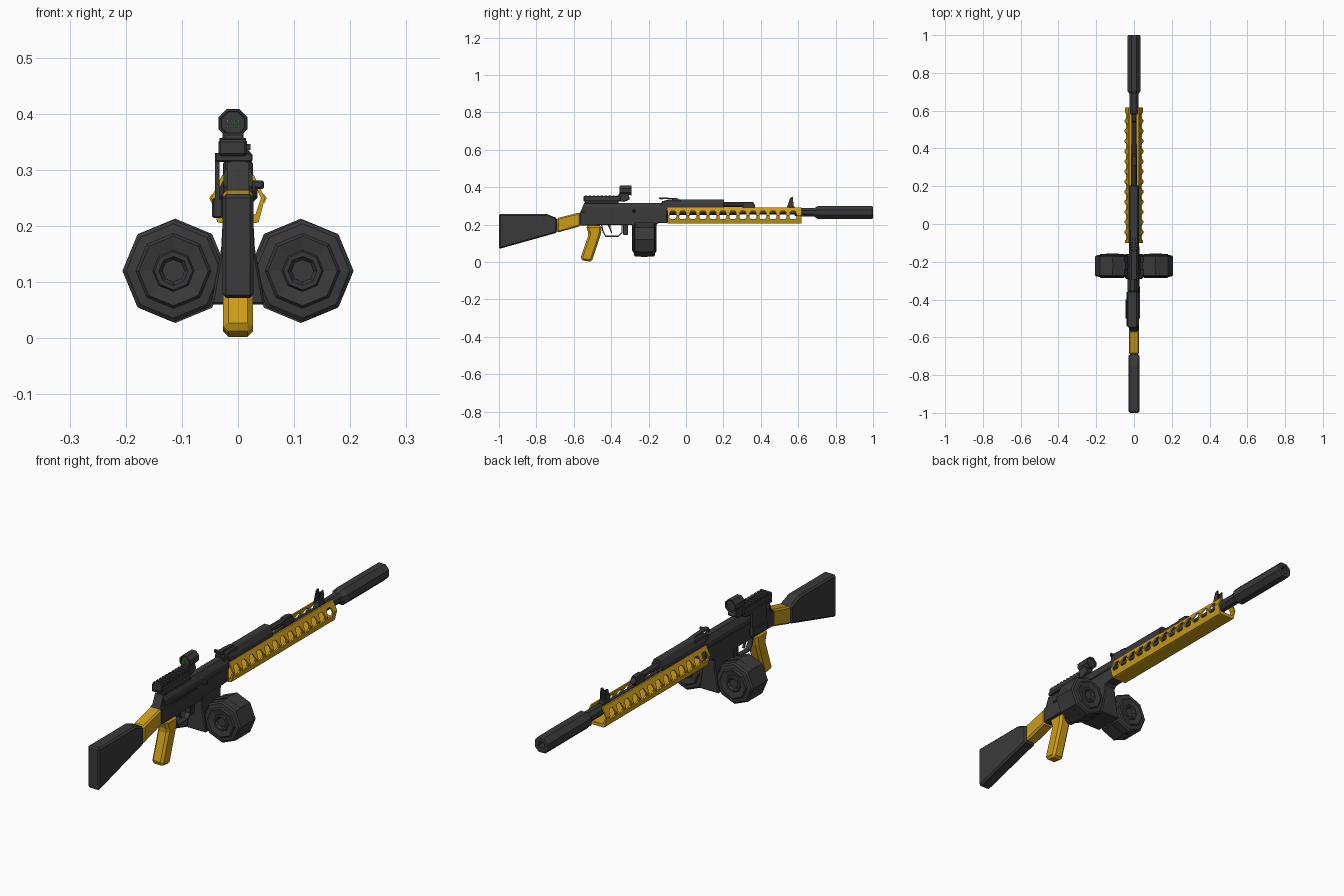
import bpy, bmesh, math

if "Cube" in bpy.data.objects:
    bpy.data.objects.remove(bpy.data.objects["Cube"])


def material(name, rgb):
    m = bpy.data.materials.new(name)
    m.diffuse_color = (*rgb, 1)
    m.use_nodes = True
    m.node_tree.nodes["Principled BSDF"].inputs["Base Color"].default_value = m.diffuse_color
    return m


DARK = material("dark_grey", (0.042, 0.042, 0.043))
GOLD = material("gold", (0.62, 0.34, 0.008))
GREEN = material("green", (0.03, 0.7, 0.03))


def finish(name, bm, mat, bevel=0):
    bmesh.ops.recalc_face_normals(bm, faces=bm.faces)
    me = bpy.data.meshes.new(name)
    bm.to_mesh(me)
    bm.free()
    me.materials.append(mat)
    ob = bpy.data.objects.new(name, me)
    bpy.context.collection.objects.link(ob)
    if bevel:
        b = ob.modifiers.new("bevel", 'BEVEL')
        b.width, b.segments, b.limit_method = bevel, 1, 'ANGLE'
    return ob


def add_prism(bm, pts, axis, a, b):
    """Extrude a (y,z) profile along X or an (x,z) profile along Y."""
    def place(p, t):
        return (t, p[0], p[1]) if axis == 'X' else (p[0], t, p[1])
    lo = [bm.verts.new(place(p, a)) for p in pts]
    hi = [bm.verts.new(place(p, b)) for p in pts]
    bm.faces.new(lo)
    bm.faces.new(hi[::-1])
    n = len(pts)
    for i in range(n):
        j = (i + 1) % n
        bm.faces.new((lo[i], lo[j], hi[j], hi[i]))


def prism(name, pts, axis, a, b, mat, bevel=0):
    bm = bmesh.new()
    add_prism(bm, pts, axis, a, b)
    return finish(name, bm, mat, bevel)


def box(name, x, y, z, mat, bevel=0):
    return prism(name, [(y[0], z[0]), (y[1], z[0]), (y[1], z[1]), (y[0], z[1])],
                 'X', x[0], x[1], mat, bevel)


def lathe(name, rings, cx, cz, mat, sides=8, turn=0.5):
    """Rings of (y, radius) around an axis along Y, capped at both ends."""
    bm = bmesh.new()
    loops = []
    for y, r in rings:
        angs = [2 * math.pi * (i + turn) / sides for i in range(sides)]
        loops.append([bm.verts.new((cx + r * math.cos(t), y, cz + r * math.sin(t))) for t in angs])
    for p, q in zip(loops, loops[1:]):
        for i in range(sides):
            j = (i + 1) % sides
            bm.faces.new((p[i], p[j], q[j], q[i]))
    bm.faces.new(loops[0])
    bm.faces.new(loops[-1][::-1])
    return finish(name, bm, mat)


# stock, neck and grip
prism("stock", [(-1, .07), (-1, .257), (-.745, .257), (-.69, .235), (-.69, .157)],
      'X', -.028, .028, DARK, .007)
prism("stock_neck", [(-.69, .157), (-.69, .235), (-.565, .266), (-.565, .192)],
      'X', -.027, .027, GOLD, .007)
prism("pistol_grip", [(-.535, .195), (-.52, .15), (-.565, .018), (-.55, .008), (-.505, .001),
                      (-.455, .15), (-.45, .195)], 'X', -.027, .027, GOLD, .01)

# receiver
prism("receiver_body", [(-.568, .195), (-.568, .265), (-.54, .272), (-.1, .275), (-.1, .21),
                        (-.15, .208), (-.16, .197), (-.45, .197)], 'X', -.027, .027, DARK, .003)
prism("receiver_cover", [(-.026, .262), (.026, .262), (.026, .292), (.013, .316),
                         (-.013, .316), (-.026, .292)], 'Y', -.545, -.1, DARK)
prism("receiver_rear", [(-.568, .26), (-.545, .314), (-.54, .314), (-.54, .26)],
      'X', -.02, .02, DARK)
box("receiver_side_rib", (.026, .03), (-.45, -.12), (.266, .272), DARK)
box("charging_handle", (.02, .046), (-.285, -.27), (.266, .281), DARK, .003)
box("selector_lever", (.026, .032), (-.5, -.33), (.262, .268), DARK)

# trigger group
prism("trigger_guard", [(-.455, .2), (-.445, .158), (-.43, .135), (-.36, .135), (-.34, .155),
                        (-.34, .2), (-.346, .2), (-.346, .158), (-.362, .141), (-.427, .141),
                        (-.439, .16), (-.449, .2)], 'X', -.011, .011, DARK)
prism("trigger", [(-.42, .2), (-.408, .175), (-.4, .155), (-.395, .157), (-.402, .178), (-.405, .2)],
      'X', -.005, .005, DARK)
box("magazine_catch", (-.012, .012), (-.337, -.31), (.145, .2), DARK, .003)

# twin drum magazine
prism("magazine_tower", [(-.027, .215), (.027, .215), (.03, .16), (.048, .06), (-.048, .06),
                         (-.03, .16)], 'Y', -.29, -.158, DARK, .004)
half = [(-.279, .02), (-.287, .026), (-.287, .034), (-.281, .037), (-.286, .062), (-.28, .067),
        (-.278, .084), (-.272, .091)]
drum = half + [(-.444 - y, r) for y, r in half[::-1]]
for side, sx in (("left", -1), ("right", 1)):
    lathe("drum_" + side, drum, sx * .115, .12, DARK, 8, 0)
    lathe("drum_band_" + side, [(-.24, .088), (-.24, .093), (-.205, .093), (-.205, .088)],
          sx * .112, .12, DARK, 8, 0)

# side mount, rail and reflex sight
box("mount_foot", (-.046, -.026), (-.5, -.4), (.214, .25), DARK, .003)
box("mount_arm", (-.041, -.033), (-.5, -.4), (.24, .33), DARK)
box("mount_shelf", (-.041, .026), (-.54, -.36), (.314, .33), DARK, .003)
box("sight_rail", (-.035, .016), (-.548, -.35), (.325, .354), DARK, .004)
for i in range(9):
    y = -.54 + i * .021
    box("rail_tooth_%d" % i, (-.033, .014), (y, y + .012), (.352, .357), DARK)
prism("sight_pedestal", [(-.365, .325), (-.36, .365), (-.31, .37), (-.3, .335), (-.33, .322)],
      'X', -.028, .01, DARK, .003)
lathe("reflex_sight", [(-.35, .022), (-.356, .023), (-.356, .027), (-.292, .028), (-.292, .023),
                       (-.298, .022)], -.009, .383, DARK)
for row, count in enumerate((4, 5, 4)):
    for i in range(count):
        x = -.009 + (i - (count - 1) / 2) * .0065
        z = .377 + row * .005
        box("reticle_dot", (x - .0015, x + .0015), (-.353, -.3495), (z - .0015, z + .0015), GREEN)

# rear sight and gas system
prism("rear_sight_block", [(-.13, .29), (-.13, .325), (-.09, .335), (-.03, .33), (-.03, .29)],
      'X', -.022, .022, DARK, .003)
prism("rear_sight_leaf", [(-.145, .338), (-.145, .346), (-.05, .342), (-.03, .332), (-.05, .335)],
      'X', -.009, .009, DARK)
box("rear_sight_slider", (-.022, .022), (-.135, -.125), (.335, .346), DARK)
prism("gas_cover", [(-.027, .285), (.027, .285), (.027, .31), (.014, .335), (-.014, .335),
                    (-.027, .31)], 'Y', -.1, .203, DARK, .002)
lathe("gas_tube", [(.19, .014), (.36, .014)], 0, .308, DARK)
prism("gas_block", [(.29, .255), (.31, .322), (.352, .322), (.37, .305), (.37, .292), (.33, .255)],
      'X', -.013, .013, DARK, .003)

# barrel and suppressor
lathe("barrel", [(-.12, .018), (.1, .017), (.62, .015)], 0, .268, DARK)
lathe("barrel_collar", [(.58, .02), (.6, .025), (.69, .025), (.72, .02)], 0, .267, DARK)
lathe("suppressor", [(.685, .024), (.705, .038), (.99, .038), (1, .034), (1, .017), (.95, .015)],
      0, .265, DARK)

# front sight
prism("front_sight_base", [(.53, .26), (.545, .3), (.58, .3), (.585, .26)], 'X', -.013, .013, DARK)
for sx in (-1, 1):
    prism("front_sight_ear", [(.54, .295), (.558, .345), (.572, .348), (.575, .295)],
          'X', sx * .009, sx * .014, DARK)
box("front_sight_post", (-.003, .003), (.557, .568), (.295, .338), DARK)

# slotted handguard: open-topped shell with a row of cut slots
outer = [(.028, .291), (.048, .25), (.037, .207)]
inner = [(.031, .22), (.041, .25), (.021, .291)]
right = outer + [(.03, .205)]
section = ([(-x, z) for x, z in inner] [::-1] + [])
section = right + [(-x, z) for x, z in right[::-1]] + [(-x, z) for x, z in inner[::-1]] + inner
guard = prism("handguard", section, 'Y', -.1, .617, GOLD)
bm = bmesh.new()
COUNT, PITCH = 13, .0535
for i in range(COUNT):
    y = -.07 + i * PITCH
    add_prism(bm, [(y - .02, .24), (y - .012, .231), (y + .012, .231), (y + .02, .24),
                   (y + .016, .266), (y + .01, .274), (y - .01, .274), (y - .016, .266)],
              'X', -.1, .1)
cutter = finish("slot_cutter", bm, GOLD)
cutter.hide_render = True
cutter.hide_set(True)
cut = guard.modifiers.new("slots", 'BOOLEAN')
cut.operation, cut.solver, cut.object = 'DIFFERENCE', 'EXACT', cutter

# small raised ribs between the slots
for sx, side in ((-1, "left"), (1, "right")):
    for i in range(COUNT - 1):
        y = -.07 + (i + .5) * PITCH
        prism("guard_rib_%s_%d" % (side, i),
              [(sx * .046, .257), (sx * .051, .25), (sx * .047, .24), (sx * .044, .25)],
              'Y', y - .006, y + .006, GOLD)
